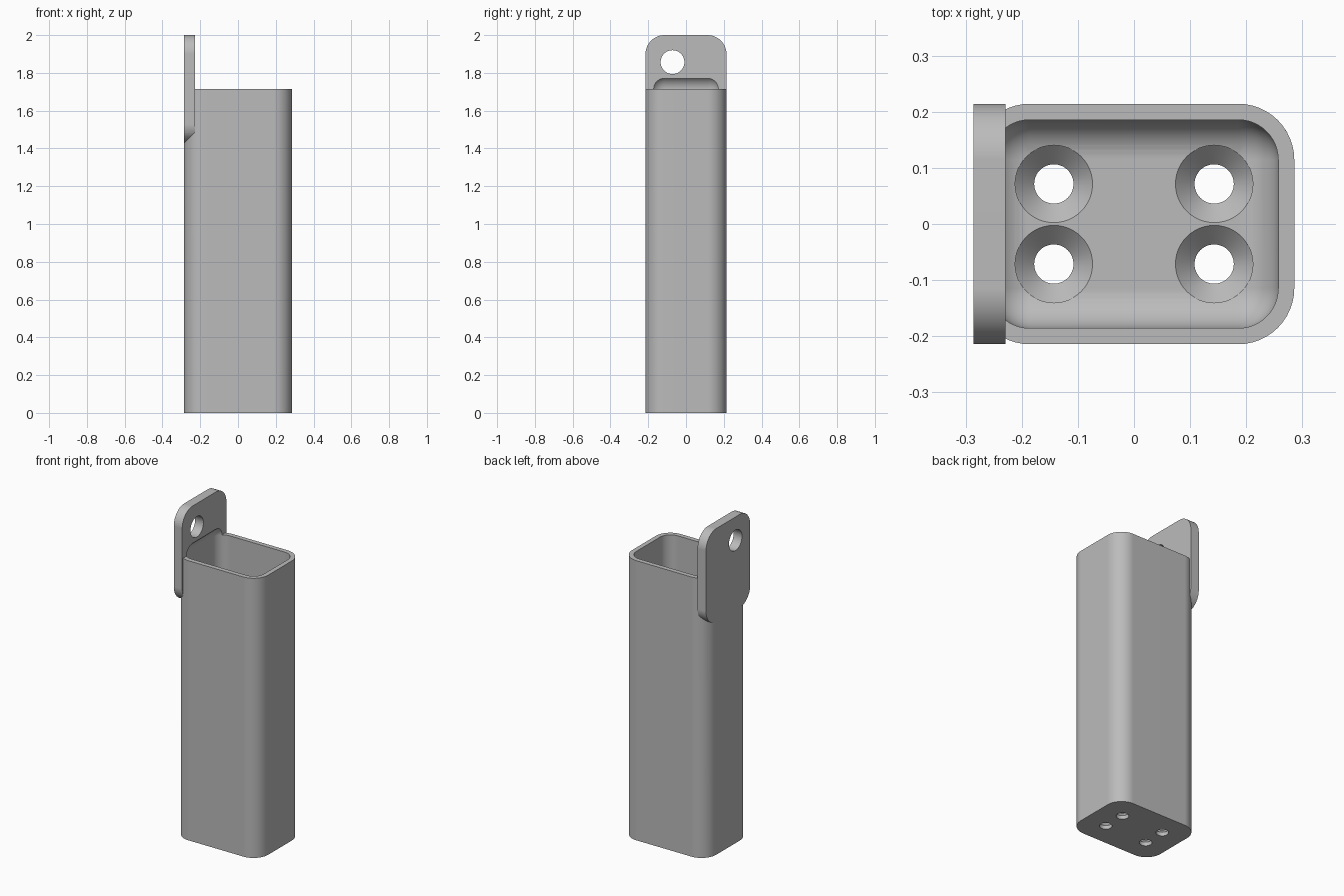
import bpy
import bmesh
import math
from mathutils import Matrix, Vector

if "Cube" in bpy.data.objects:
    bpy.data.objects.remove(bpy.data.objects["Cube"])

# Main dimensions
HALF_X, HALF_Y, TUBE_TOP, TOP = 0.2857, 0.2143, 1.7143, 2.0
WALL, TAB, FLOOR = 0.0286, 0.0571, 0.0571
OUTER_R, INNER_R = 0.1, 0.0714
SCREW_X, SCREW_Y = 0.1429, 0.0714

grey = bpy.data.materials.new("plain grey")
grey.use_nodes = True
grey.diffuse_color = (0.5, 0.5, 0.5, 1)
grey.node_tree.nodes["Principled BSDF"].inputs["Base Color"].default_value = (0.5, 0.5, 0.5, 1)


def to_object(name, bm):
    bmesh.ops.recalc_face_normals(bm, faces=bm.faces)
    mesh = bpy.data.meshes.new(name)
    bm.to_mesh(mesh)
    bm.free()
    mesh.materials.append(grey)
    obj = bpy.data.objects.new(name, mesh)
    bpy.context.collection.objects.link(obj)
    return obj


def rounded_box(name, low, high, radius, axis=None):
    """Box with edges along one axis rounded, or all edges if axis is None."""
    low, high = Vector(low), Vector(high)
    bm = bmesh.new()
    bmesh.ops.create_cube(bm, size=1)
    for v in bm.verts:
        v.co = (low + high) / 2 + v.co * (high - low)
    edges = [e for e in bm.edges
             if axis is None or abs((e.verts[0].co - e.verts[1].co)[axis]) > 1e-4]
    bmesh.ops.bevel(bm, geom=edges, offset=radius, segments=12, profile=0.5, affect='EDGES')
    return to_object(name, bm)


def lathe(name, profile, matrix):
    """Closed solid turned about its local z axis."""
    bm = bmesh.new()
    verts = [bm.verts.new((r, 0, z)) for r, z in profile]
    edges = [bm.edges.new(pair) for pair in zip(verts, verts[1:])]
    bmesh.ops.spin(bm, geom=verts + edges, cent=(0, 0, 0), axis=(0, 0, 1),
                   angle=math.tau, steps=48)
    bmesh.ops.remove_doubles(bm, verts=bm.verts, dist=1e-5)
    bm.transform(matrix)
    return to_object(name, bm)


def combine(target, tool, operation):
    mod = target.modifiers.new(operation.lower(), 'BOOLEAN')
    mod.operation, mod.solver, mod.object = operation, 'EXACT', tool
    tool.hide_render = True
    bpy.context.view_layer.objects.active = target
    bpy.ops.object.modifier_apply(modifier=mod.name)
    bpy.data.objects.remove(tool)


# Tube body joined with the hanging tab
holder = rounded_box("tube_holder", (-HALF_X, -HALF_Y, 0), (HALF_X, HALF_Y, TUBE_TOP), OUTER_R, 2)
tab = rounded_box("hanging_tab", (-HALF_X, -HALF_Y, 1.4286),
                  (-HALF_X + TAB, HALF_Y, TOP), OUTER_R, 0)
combine(holder, tab, 'UNION')

# Cavity, whose rounded top also hollows the foot of the tab
cavity = rounded_box("cavity", (-HALF_X + WALL, -HALF_Y + WALL, FLOOR),
                     (HALF_X - WALL, HALF_Y - WALL, TUBE_TOP + INNER_R), INNER_R)
combine(holder, cavity, 'DIFFERENCE')

# Countersunk screw holes in the floor
sink = [(0, -0.05), (0.035, -0.05), (0.035, FLOOR - 0.034), (0.069, FLOOR),
        (0.069, FLOOR + 0.06), (0, FLOOR + 0.06)]
for sx in (-1, 1):
    for sy in (-1, 1):
        screw = lathe("screw_hole", sink, Matrix.Translation((sx * SCREW_X, sy * SCREW_Y, 0)))
        combine(holder, screw, 'DIFFERENCE')

# Off-centre hanging hole through the tab
bore = [(0, -0.1), (0.063, -0.1), (0.063, 0.1), (0, 0.1)]
place = Matrix.Translation((-HALF_X + TAB / 2, -SCREW_Y, 1.857)) @ Matrix.Rotation(math.pi / 2, 4, 'Y')
combine(holder, lathe("hanging_hole", bore, place), 'DIFFERENCE')

# Smooth curved areas, crisp edges and flat faces
bpy.ops.object.select_all(action='DESELECT')
holder.select_set(True)
bpy.context.view_layer.objects.active = holder
bpy.ops.object.shade_smooth_by_angle(angle=math.radians(25))
weighted = holder.modifiers.new("flat_faces", 'WEIGHTED_NORMAL')
weighted.keep_sharp = True
